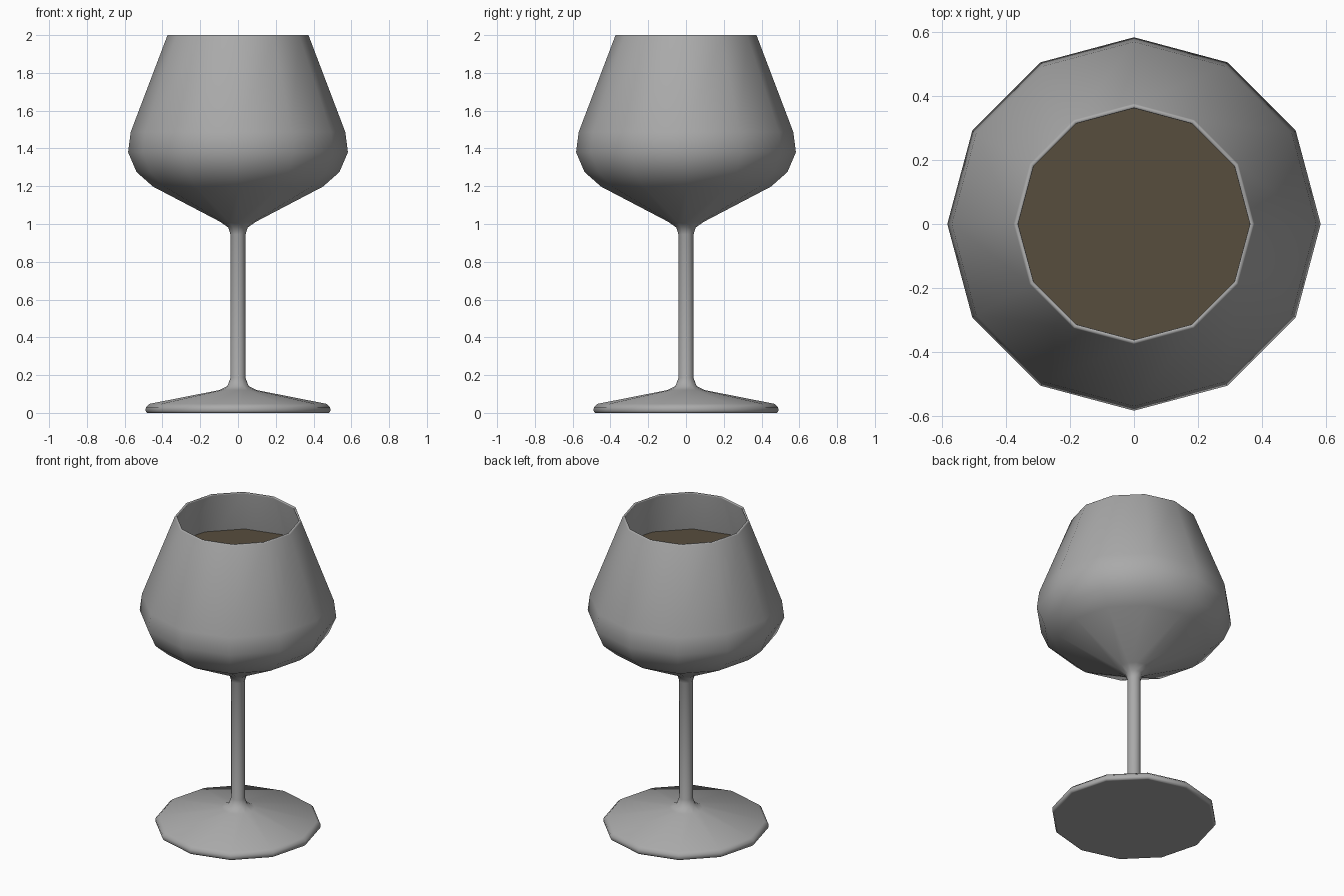
import bpy, bmesh, math

if "Cube" in bpy.data.objects:
    bpy.data.objects.remove(bpy.data.objects["Cube"])

SIDES = 12


def lathe(name, profile, color, angle):
    """Revolve an (radius, z) profile around z; zero radius makes a pole."""
    bm = bmesh.new()
    rings = []
    for r, z in profile:
        if r == 0:
            rings.append([bm.verts.new((0, 0, z))] * SIDES)
        else:
            rings.append([bm.verts.new((r * math.cos(math.tau * i / SIDES),
                                        r * math.sin(math.tau * i / SIDES), z))
                          for i in range(SIDES)])
    for a, b in zip(rings, rings[1:]):
        for i in range(SIDES):
            j = (i + 1) % SIDES
            bm.faces.new(list(dict.fromkeys((a[i], a[j], b[j], b[i]))))
    bmesh.ops.recalc_face_normals(bm, faces=bm.faces)
    mesh = bpy.data.meshes.new(name)
    bm.to_mesh(mesh)
    bm.free()
    mat = bpy.data.materials.new(name + "_color")
    mat.diffuse_color = (*color, 1)
    mat.use_nodes = True
    mat.node_tree.nodes["Principled BSDF"].inputs["Base Color"].default_value = mat.diffuse_color
    mesh.materials.append(mat)
    ob = bpy.data.objects.new(name, mesh)
    bpy.context.collection.objects.link(ob)
    bpy.ops.object.select_all(action='DESELECT')
    ob.select_set(True)
    bpy.context.view_layer.objects.active = ob
    bpy.ops.object.shade_smooth_by_angle(angle=math.radians(angle))
    return ob


# Glass: foot, stem, outer bowl, rounded rim, then down the inside
foot = [(0, 0), (0.472, 0), (0.482, 0), (0.489, 0.01), (0.488, 0.03),
        (0.468, 0.048), (0.097, 0.121), (0.056, 0.142), (0.04, 0.185)]
stem = [(0.04, 0.945), (0.052, 0.982), (0.095, 1.012)]
bowl = [(0.45, 1.198), (0.537, 1.275), (0.582, 1.38), (0.568, 1.487)]
rim = [(0.375, 1.995), (0.372, 2.0), (0.362, 2.0), (0.361, 1.994)]
inside = [(0.553, 1.485), (0.566, 1.38), (0.525, 1.285),
          (0.443, 1.212), (0.09, 1.03), (0, 1.015)]
lathe("wine_glass", foot + stem + bowl + rim + inside, (0.4, 0.4, 0.4), 85)

# Liquid filling the bowl, just inside the wall
level = 1.715
lathe("liquid", [(0, 1.02), (0.085, 1.035), (0.438, 1.215), (0.52, 1.288),
                 (0.561, 1.38), (0.549, 1.485), (0.465, level), (0, level)],
      (0.095, 0.075, 0.048), 40)
